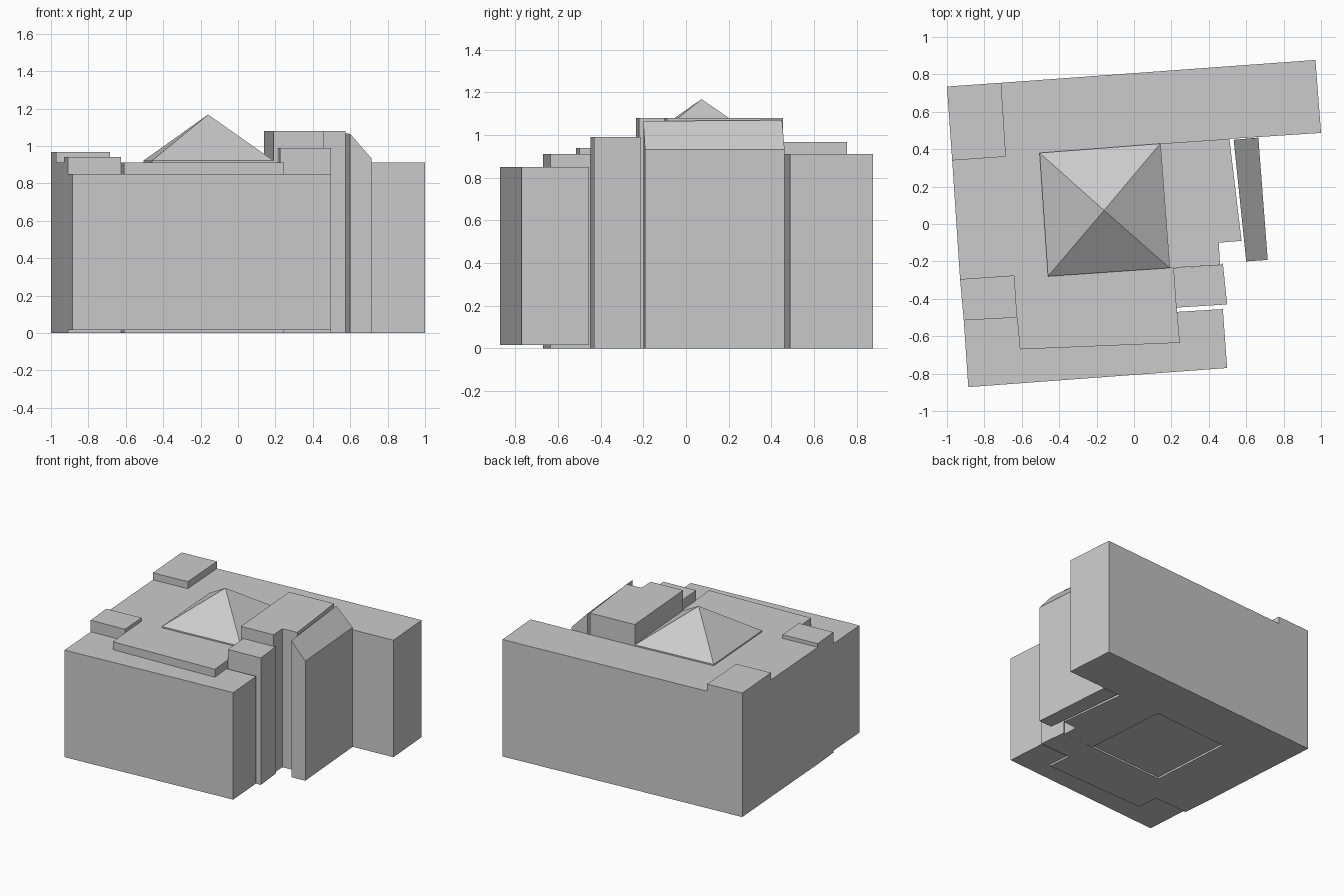
import bpy, bmesh

cube = bpy.data.objects.get("Cube")
if cube:
    bpy.data.objects.remove(cube, do_unlink=True)

mat = bpy.data.materials.new("light_grey")
mat.use_nodes = True
grey = (0.6, 0.6, 0.6, 1)
mat.diffuse_color = grey
mat.node_tree.nodes["Principled BSDF"].inputs["Base Color"].default_value = grey


def block(name, outline, bottom, tops, apex=None):
    """Extrude a footprint; tops is one height or one per corner, apex adds a pyramid roof."""
    n = len(outline)
    if not isinstance(tops, list):
        tops = [tops] * n
    bm = bmesh.new()
    low = [bm.verts.new((x, y, bottom)) for x, y in outline]
    high = [bm.verts.new((x, y, z)) for (x, y), z in zip(outline, tops)]
    bm.faces.new(low)
    for i in range(n):
        j = (i + 1) % n
        bm.faces.new((low[i], low[j], high[j], high[i]))
    if apex:
        tip = bm.verts.new(apex)
        for i in range(n):
            bm.faces.new((high[i], high[(i + 1) % n], tip))
    else:
        bm.faces.new(high)
    bmesh.ops.recalc_face_normals(bm, faces=bm.faces)
    mesh = bpy.data.meshes.new(name)
    bm.to_mesh(mesh)
    bm.free()
    mesh.materials.append(mat)
    obj = bpy.data.objects.new(name, mesh)
    bpy.context.collection.objects.link(obj)
    return obj


# Main body: wraps round the courtyard, notched for the corner towers
block("main_body", [
    (-0.71, 0.755), (0.97, 0.877), (1, 0.487), (0.51, 0.455), (0.14, 0.43),
    (-0.505, 0.38), (-0.46, -0.28), (0.19, -0.235), (0.21, -0.235),
    (0.245, -0.635), (-0.61, -0.67), (-0.625, -0.5), (-0.64, -0.275),
    (-0.93, -0.295), (-0.972, 0.34), (-0.685, 0.36)], 0, 0.912)

# Lower wing along the front
block("front_wing", [
    (-0.886, -0.872), (0.498, -0.77), (0.475, -0.455), (0.228, -0.47),
    (0.245, -0.635), (-0.61, -0.67), (-0.625, -0.5), (-0.91, -0.515)], 0.015, 0.85)

# Corner towers rising just above the roof
block("back_right_tower", [
    (-1, 0.735), (-0.71, 0.755), (-0.685, 0.36), (-0.972, 0.34)], 0, 0.967)
block("front_right_tower", [
    (-0.93, -0.295), (-0.64, -0.275), (-0.625, -0.5), (-0.91, -0.515)], 0, 0.94)

# Pyramid roofed courtyard
block("courtyard_pyramid", [
    (-0.505, 0.38), (0.14, 0.43), (0.19, -0.235), (-0.46, -0.28)],
    0.015, 0.922, (-0.16, 0.073, 1.168))

# Tall and stepped blocks on the left side
block("tall_block", [
    (0.14, 0.43), (0.51, 0.455), (0.575, -0.09), (0.453, -0.1),
    (0.46, -0.22), (0.19, -0.235)], 0, 1.08)
block("stepped_block", [
    (0.21, -0.235), (0.46, -0.22), (0.475, -0.21), (0.498, -0.43),
    (0.225, -0.447)], 0, 0.99)

# Free standing wing with a sloping roof
block("sloped_wing", [
    (0.533, 0.45), (0.665, 0.462), (0.715, -0.192), (0.6, -0.2)],
    0, [1.07, 0.932, 0.932, 1.065])
